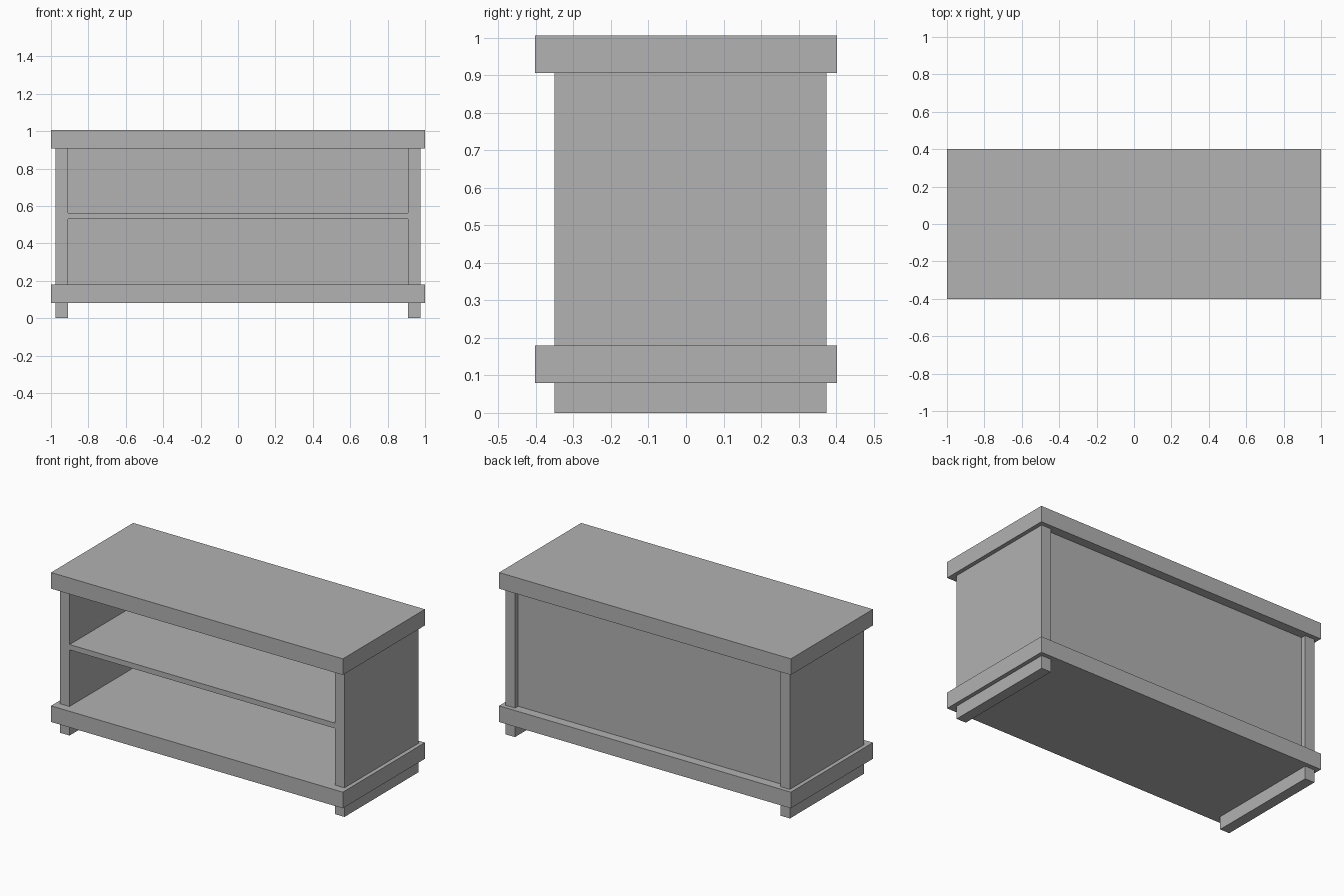
import bpy
import bmesh
from mathutils import Vector

cube = bpy.data.objects.get("Cube")
if cube:
    bpy.data.objects.remove(cube, do_unlink=True)

# Single matte grey finish
GREY = (0.445, 0.445, 0.445, 1)
grey = bpy.data.materials.new("grey finish")
grey.use_nodes = True
grey.diffuse_color = GREY
grey.node_tree.nodes["Principled BSDF"].inputs["Base Color"].default_value = GREY


def board(name, x, y, z):
    """Box board given its (min, max) range on each axis."""
    bm = bmesh.new()
    bmesh.ops.create_cube(bm, size=1)
    low, high = (Vector(corner) for corner in zip(x, y, z))
    bmesh.ops.scale(bm, vec=high - low, verts=bm.verts)
    bmesh.ops.translate(bm, vec=(low + high) / 2, verts=bm.verts)
    mesh = bpy.data.meshes.new(name)
    bm.to_mesh(mesh)
    bm.free()
    mesh.materials.append(grey)
    obj = bpy.data.objects.new(name, mesh)
    bpy.context.collection.objects.link(obj)
    return obj


FULL_X, FULL_Y = (-1, 1), (-0.402, 0.402)
SIDE_Y = (-0.35, 0.375)
INNER, OUTER = 0.91, 0.975
FOOT_TOP, BASE_TOP, TOP_BOTTOM, HEIGHT = 0.08, 0.18, 0.906, 1.006

# Overhanging slabs
board("top_slab", FULL_X, FULL_Y, (TOP_BOTTOM, HEIGHT))
board("base_slab", FULL_X, FULL_Y, (FOOT_TOP, BASE_TOP))

# Side panels and the runner feet below them
for side, x in (("left", (INNER, OUTER)), ("right", (-OUTER, -INNER))):
    board(side + "_side_panel", x, SIDE_Y, (BASE_TOP, TOP_BOTTOM))
    board(side + "_foot", x, SIDE_Y, (0, FOOT_TOP))

# Recessed back panel and middle shelf
board("back_panel", (-INNER, INNER), (0.315, 0.345), (BASE_TOP, TOP_BOTTOM))
board("middle_shelf", (-INNER, INNER), (-0.348, 0.315), (0.53, 0.563))
